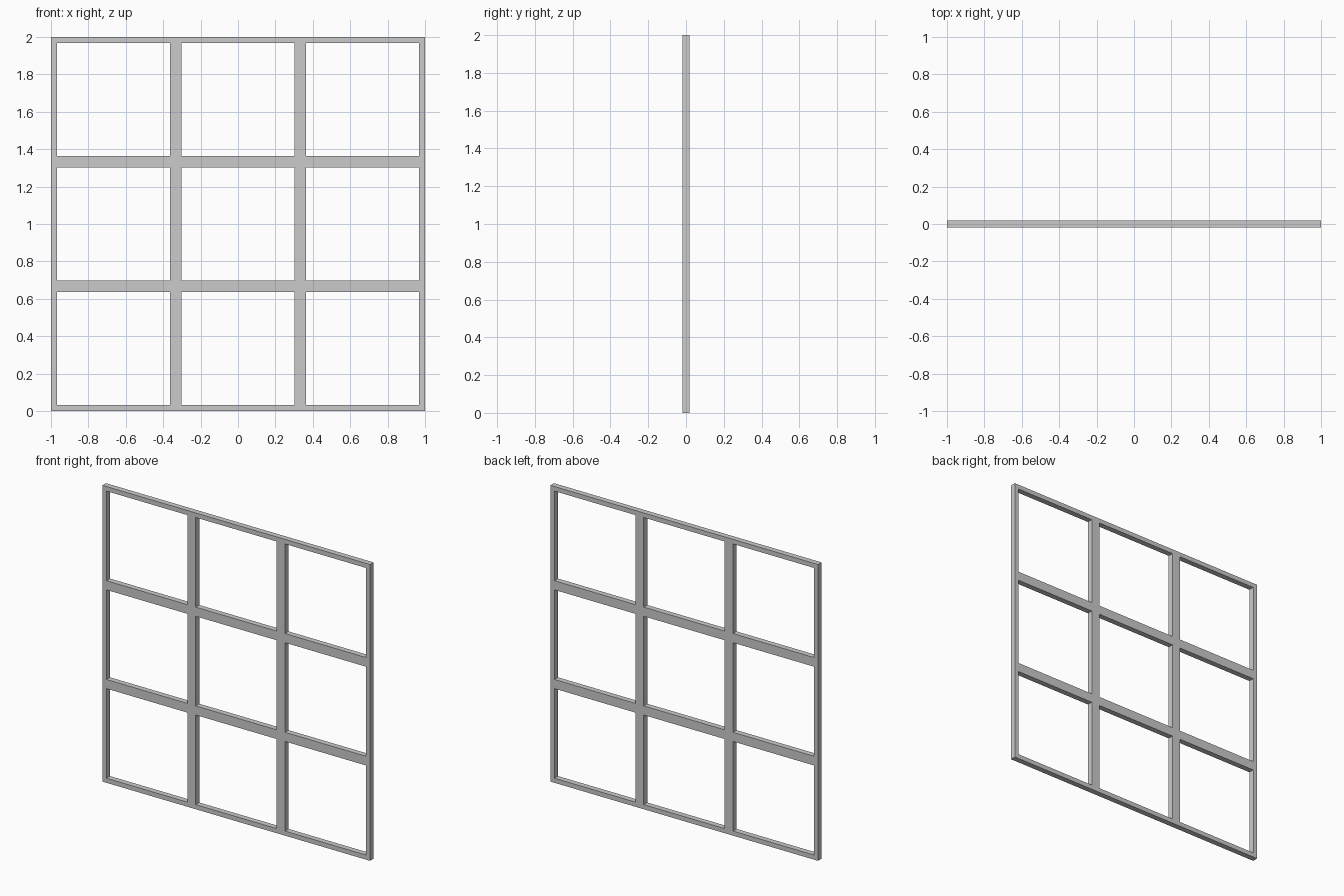
import bpy, bmesh
from mathutils import Matrix, Vector

if "Cube" in bpy.data.objects:
    bpy.data.objects.remove(bpy.data.objects["Cube"])

SIZE = 2.0      # outer width and height
CELLS = 3       # panes per side
BORDER = 0.031  # frame width around each pane
DEPTH = 0.038   # frame thickness

# Flat grid of panes, upright in the xz plane and standing on z = 0
bm = bmesh.new()
bmesh.ops.create_grid(bm, x_segments=CELLS, y_segments=CELLS, size=SIZE / 2)
bmesh.ops.rotate(bm, verts=bm.verts, matrix=Matrix.Rotation(1.5707963268, 3, 'X'))
bmesh.ops.translate(bm, verts=bm.verts, vec=Vector((0, 0, SIZE / 2)))

# Inset every pane and remove its centre to leave the bars
panes = list(bm.faces)
bmesh.ops.inset_individual(bm, faces=panes, thickness=BORDER, use_even_offset=True)
bmesh.ops.delete(bm, geom=panes, context='FACES')

mesh = bpy.data.meshes.new("window_frame")
bm.to_mesh(mesh)
bm.free()
frame = bpy.data.objects.new("window_frame", mesh)
bpy.context.collection.objects.link(frame)

# Thickness centred on y = 0
solid = frame.modifiers.new("thickness", 'SOLIDIFY')
solid.thickness = DEPTH
solid.offset = 0
